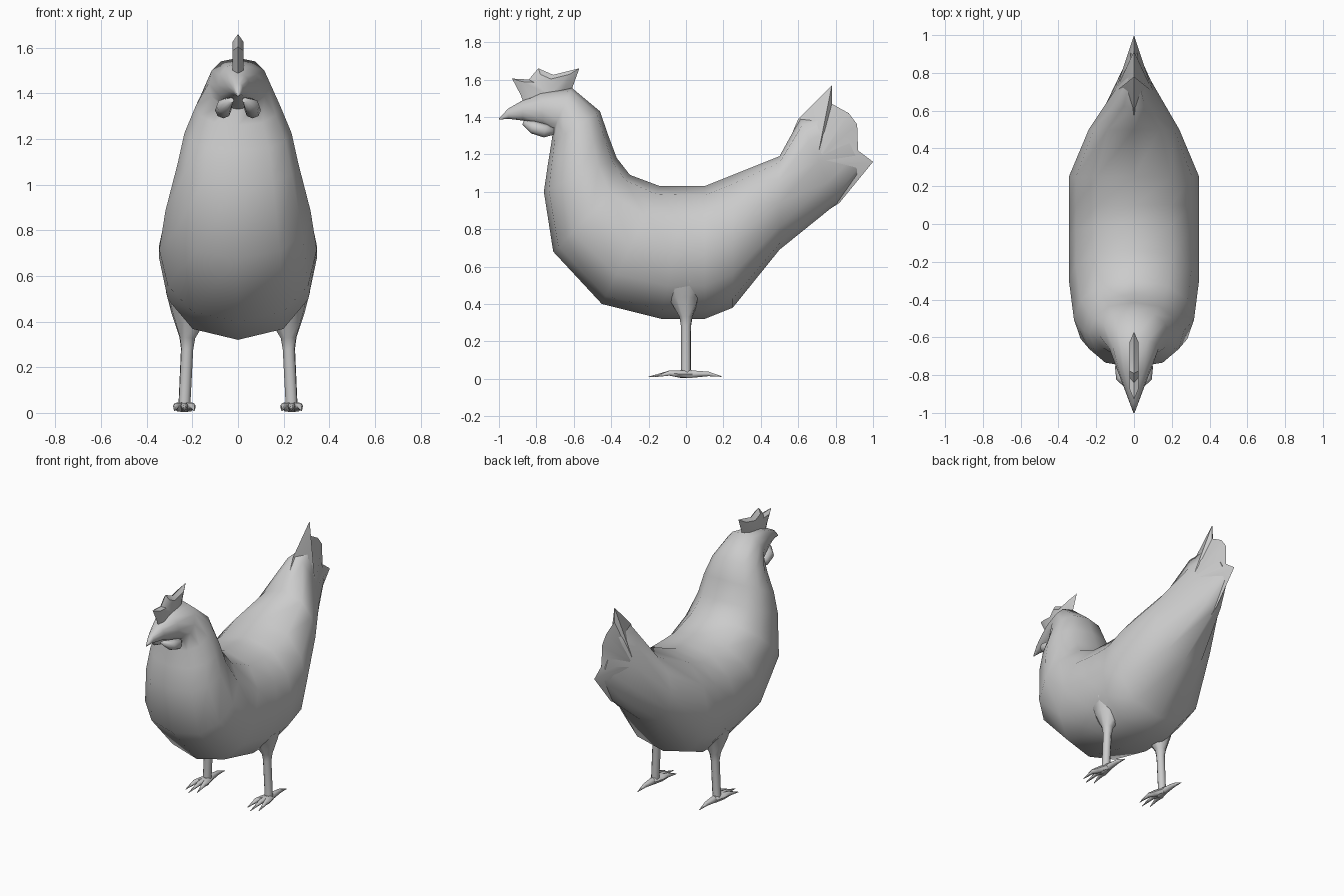
import bpy, bmesh, math
from mathutils import Vector

if "Cube" in bpy.data.objects:
    bpy.data.objects.remove(bpy.data.objects["Cube"])


def finish(bm, name, angle=60):
    bmesh.ops.remove_doubles(bm, verts=bm.verts, dist=0.0005)
    bmesh.ops.recalc_face_normals(bm, faces=bm.faces)
    me = bpy.data.meshes.new(name)
    bm.to_mesh(me)
    bm.free()
    ob = bpy.data.objects.new(name, me)
    bpy.context.collection.objects.link(ob)
    bpy.ops.object.select_all(action='DESELECT')
    ob.select_set(True)
    bpy.context.view_layer.objects.active = ob
    bpy.ops.object.shade_smooth_by_angle(angle=math.radians(angle))
    return ob


def skin(bm, rings):
    """Bridge rings of points with quads and cap both ends."""
    loops = [[bm.verts.new(p) for p in r] for r in rings]
    n = len(loops[0])
    for a, b in zip(loops, loops[1:]):
        for i in range(n):
            j = (i + 1) % n
            bm.faces.new((a[i], a[j], b[j], b[i]))
    bm.faces.new(loops[0])
    bm.faces.new(loops[-1])


def section(top, bottom, w, n=12):
    """Rounded cross-section between an upper and a lower (y, z) point."""
    t, b = Vector((0, *top)), Vector((0, *bottom))
    pts = []
    for i in range(n):
        a = 2 * math.pi * i / n
        s = math.sin(a)
        p = (t + b) / 2 + (t - b) / 2 * math.cos(a)
        p.x = math.copysign(w * abs(s) ** 0.8, s)
        pts.append(p)
    return pts


def tube(bm, path, n=8):
    """Tapered tube through (x, y, z, radius) points."""
    rings = []
    q = (Vector(path[-1][:3]) - Vector(path[0][:3])).to_track_quat('Z', 'Y')
    for x, y, z, r in path:
        rings.append([Vector((x, y, z)) + q @ Vector(
            (r * math.cos(2 * math.pi * i / n), r * math.sin(2 * math.pi * i / n), 0))
            for i in range(n)])
    skin(bm, rings)


def fin(name, outline, centre, w, inset):
    """Sharp-edged plate in the yz plane, thickened towards its centre."""
    c = Vector((0, *centre))
    edge = [Vector((0, *p)) for p in outline]
    side = [c + (p - c) * inset for p in edge]
    bm = bmesh.new()
    skin(bm, [[p + Vector((-w, 0, 0)) for p in side], edge,
              [p + Vector((w, 0, 0)) for p in side]])
    return finish(bm, name, 40)


# Body: beak, head, neck, breast, back and tail root in one loft
bm = bmesh.new()
skin(bm, [section(*s) for s in (
    ((-1.00, 1.392), (-1.00, 1.385), 0.003),
    ((-0.95, 1.445), (-0.95, 1.39), 0.022),
    ((-0.88, 1.485), (-0.87, 1.38), 0.05),
    ((-0.78, 1.53), (-0.76, 1.34), 0.09),
    ((-0.61, 1.555), (-0.71, 1.33), 0.13),
    ((-0.46, 1.43), (-0.72, 1.26), 0.185),
    ((-0.415, 1.30), (-0.738, 1.15), 0.235),
    ((-0.37, 1.18), (-0.76, 1.00), 0.265),
    ((-0.30, 1.09), (-0.71, 0.68), 0.318),
    ((-0.14, 1.03), (-0.45, 0.40), 0.345),
    ((0.00, 1.03), (-0.13, 0.32), 0.345),
    ((0.10, 1.03), (0.10, 0.32), 0.345),
    ((0.25, 1.09), (0.25, 0.38), 0.345),
    ((0.50, 1.19), (0.50, 0.69), 0.24),
    ((0.61, 1.39), (0.81, 0.94), 0.10),
    ((0.80, 1.42), (0.94, 1.12), 0.02))])
finish(bm, "body")

# Tail feathers and comb
fin("tail_feathers", [(0.52, 1.20), (0.60, 1.39), (0.78, 1.57), (0.78, 1.47), (0.87, 1.42),
                      (0.915, 1.36), (0.92, 1.22), (1.0, 1.16), (0.82, 0.94), (0.60, 0.80)],
    (0.70, 1.17), 0.085, 0.15)
fin("comb", [(-0.87, 1.48), (-0.885, 1.52), (-0.93, 1.605), (-0.84, 1.60), (-0.79, 1.66),
             (-0.71, 1.625), (-0.57, 1.66), (-0.61, 1.55), (-0.72, 1.50)],
    (-0.75, 1.55), 0.023, 0.7)

for s, side in ((-1, "right"), (1, "left")):
    # Wattle under the beak
    bm = bmesh.new()
    tube(bm, [(s * 0.03, -0.87, 1.37, 0.012), (s * 0.06, -0.82, 1.345, 0.034),
              (s * 0.065, -0.75, 1.325, 0.036), (s * 0.05, -0.70, 1.32, 0.015)])
    finish(bm, "wattle_" + side)

    # Thigh flare and shank
    bm = bmesh.new()
    tube(bm, [(s * 0.20, -0.01, 0.52, 0.12), (s * 0.21, -0.01, 0.43, 0.085),
              (s * 0.222, 0, 0.33, 0.036), (s * 0.223, 0, 0.28, 0.028),
              (s * 0.235, 0, 0.03, 0.027)])
    finish(bm, "leg_" + side)

    # Foot: three front toes and one back toe
    bm = bmesh.new()
    for dx, tip in ((-0.035, -0.17), (0, -0.2), (0.035, -0.17)):
        tube(bm, [(s * 0.235, 0.03, 0.025, 0.024), (s * 0.235 + dx * 0.6, -0.04, 0.026, 0.022),
                  (s * 0.235 + dx, -0.09, 0.03, 0.015), (s * 0.235 + dx * 1.25, tip, 0.01, 0.002)], 6)
    tube(bm, [(s * 0.235, -0.03, 0.025, 0.025), (s * 0.235, 0.04, 0.025, 0.022),
              (s * 0.235, 0.12, 0.026, 0.014), (s * 0.235, 0.19, 0.012, 0.002)], 6)
    finish(bm, "foot_" + side)
